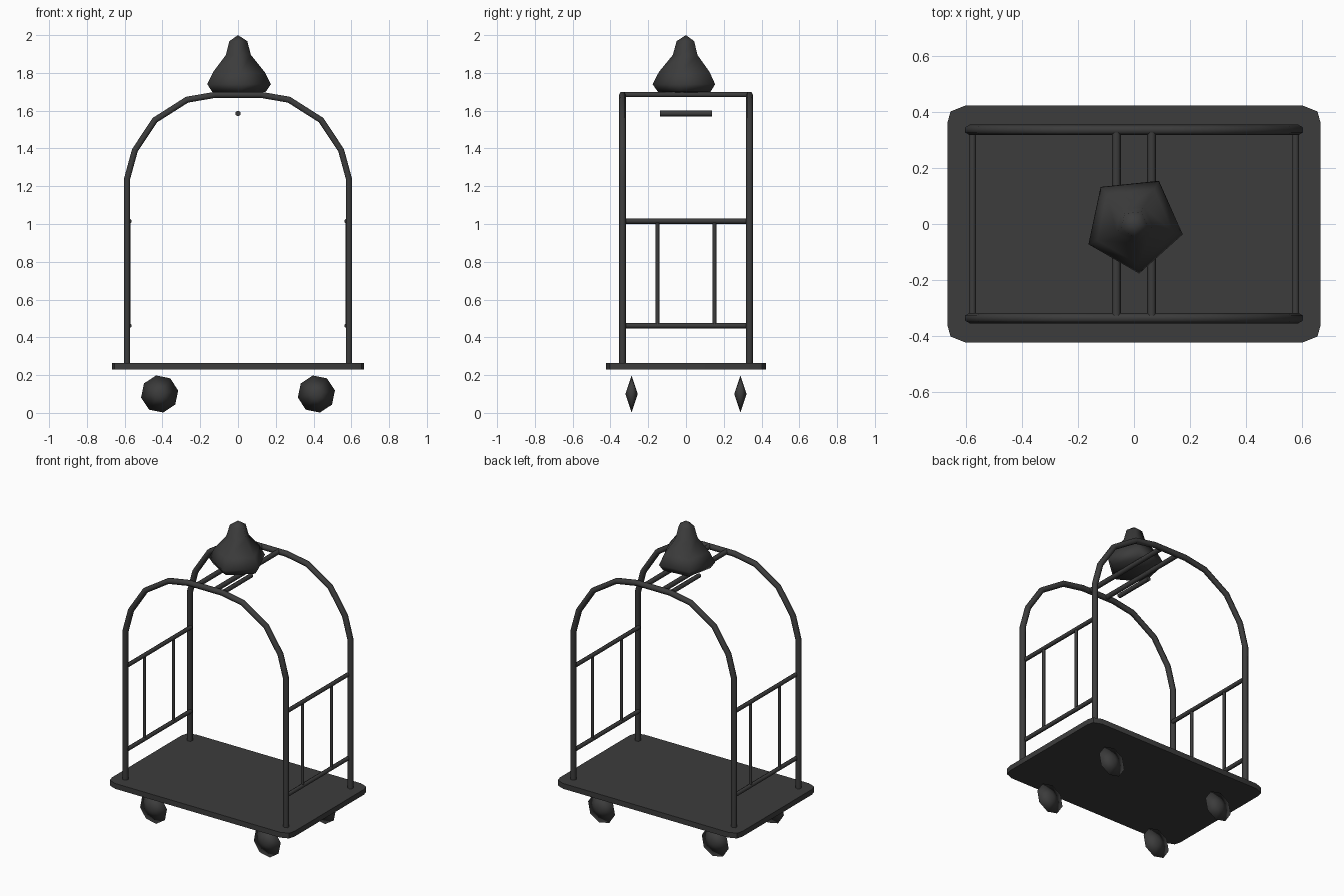
import bpy, bmesh, math
from mathutils import Vector

if "Cube" in bpy.data.objects:
    bpy.data.objects.remove(bpy.data.objects["Cube"])

mat = bpy.data.materials.new("dark_grey_metal")
mat.use_nodes = True
GREY = (0.045, 0.045, 0.045, 1)
mat.diffuse_color = GREY
mat.node_tree.nodes["Principled BSDF"].inputs["Base Color"].default_value = GREY


def finish(name, bm, smooth_angle=180):
    """Turn a bmesh into a shaded, coloured object."""
    bmesh.ops.recalc_face_normals(bm, faces=bm.faces[:])
    mesh = bpy.data.meshes.new(name)
    bm.to_mesh(mesh)
    bm.free()
    mesh.materials.append(mat)
    obj = bpy.data.objects.new(name, mesh)
    bpy.context.collection.objects.link(obj)
    bpy.ops.object.select_all(action='DESELECT')
    obj.select_set(True)
    bpy.context.view_layer.objects.active = obj
    bpy.ops.object.shade_smooth_by_angle(angle=math.radians(smooth_angle))
    return obj


def skin(bm, rings):
    """Bridge consecutive rings of vertices with quads."""
    for a, b in zip(rings, rings[1:]):
        n = len(a)
        for i in range(n):
            bm.faces.new((a[i], a[(i + 1) % n], b[(i + 1) % n], b[i]))


def tube(name, points, radius, ref):
    """Sweep a hexagon along a path lying in the plane perpendicular to ref."""
    bm = bmesh.new()
    pts, ref, rings = [Vector(p) for p in points], Vector(ref), []
    for i, p in enumerate(pts):
        before = (p - pts[i - 1]).normalized() if i else None
        after = (pts[i + 1] - p).normalized() if i + 1 < len(pts) else None
        tangent = ((before or after) + (after or before)).normalized()
        miter = 1 / tangent.dot(after or before)
        side = tangent.cross(ref) * miter
        ring = []
        for k in range(6):
            a = math.tau * k / 6
            ring.append(bm.verts.new(p + radius * (math.cos(a) * ref + math.sin(a) * side)))
        rings.append(ring)
    skin(bm, rings)
    bm.faces.new(rings[0])
    bm.faces.new(rings[-1])
    return finish(name, bm, 70)


def lathe(name, profile, sides, phase, low, high):
    """Revolve (radius, z) rings about z, closed by a point at each end."""
    bm = bmesh.new()
    rings = []
    for r, z in profile:
        angles = [phase + math.tau * k / sides for k in range(sides)]
        rings.append([bm.verts.new((r * math.cos(a), r * math.sin(a), z)) for a in angles])
    skin(bm, rings)
    for ring, z in ((rings[0], low), (rings[-1], high)):
        tip = bm.verts.new((0, 0, z))
        for i in range(sides):
            bm.faces.new((ring[i], ring[(i + 1) % sides], tip))
    return finish(name, bm)


# Platform with clipped round corners
bm = bmesh.new()
corner = [(0.666, 0.363), (0.655, 0.402), (0.602, 0.423)]
outline = []
for sx, sy in ((1, 1), (-1, 1), (-1, -1), (1, -1)):
    part = [(sx * x, sy * y) for x, y in corner]
    outline += part if sx * sy > 0 else part[::-1]
rings = [[bm.verts.new((x, y, z)) for x, y in outline] for z in (0.23, 0.265)]
skin(bm, rings)
bm.faces.new(rings[0])
bm.faces.new(rings[1])
finish("platform", bm, 40)

# Front and back arches
half = [(0.587, 0.25), (0.587, 1.24), (0.546, 1.39), (0.44, 1.55), (0.27, 1.658), (0.12, 1.684)]
path = half + [(-x, z) for x, z in reversed(half)]
for name, y in (("front_arch", -0.336), ("back_arch", 0.336)):
    tube(name, [(x, y, z) for x, z in path], 0.0185, (0, 1, 0))

# Side railings and top crossbars
for side, s in (("left", 1), ("right", -1)):
    for level, z in (("lower", 0.462), ("upper", 1.015)):
        tube(f"{side}_{level}_rail", [(s * 0.577, -0.33, z), (s * 0.577, 0.33, z)], 0.014, (0, 0, 1))
    for end, y in (("front", -0.151), ("back", 0.151)):
        tube(f"{side}_{end}_baluster", [(s * 0.577, y, 0.462), (s * 0.577, y, 1.015)], 0.01, (0, 1, 0))
    tube(f"{side}_top_crossbar", [(s * 0.063, -0.33, 1.685), (s * 0.063, 0.33, 1.685)], 0.016, (1, 0, 0))

# Short hanging rod under the arches
tube("hanging_rod", [(0, -0.137, 1.585), (0, 0.137, 1.585)], 0.015, (0, 0, 1))

# Five-sided bell-shaped finial
bell = [(0.15, 1.7), (0.178, 1.74), (0.144, 1.805), (0.07, 1.895), (0.05, 1.968)]
lathe("finial", bell, 5, math.radians(-12), 1.69, 2.0)

# Diamond-section wheels
for side, x in (("left", 0.415), ("right", -0.415)):
    for end, y in (("front", -0.288), ("back", 0.288)):
        wheel = lathe(f"{end}_{side}_wheel", [(0.1, 0)], 8, math.radians(11), -0.033, 0.033)
        wheel.rotation_euler.x = math.pi / 2
        wheel.location = (x, y, 0.1)
